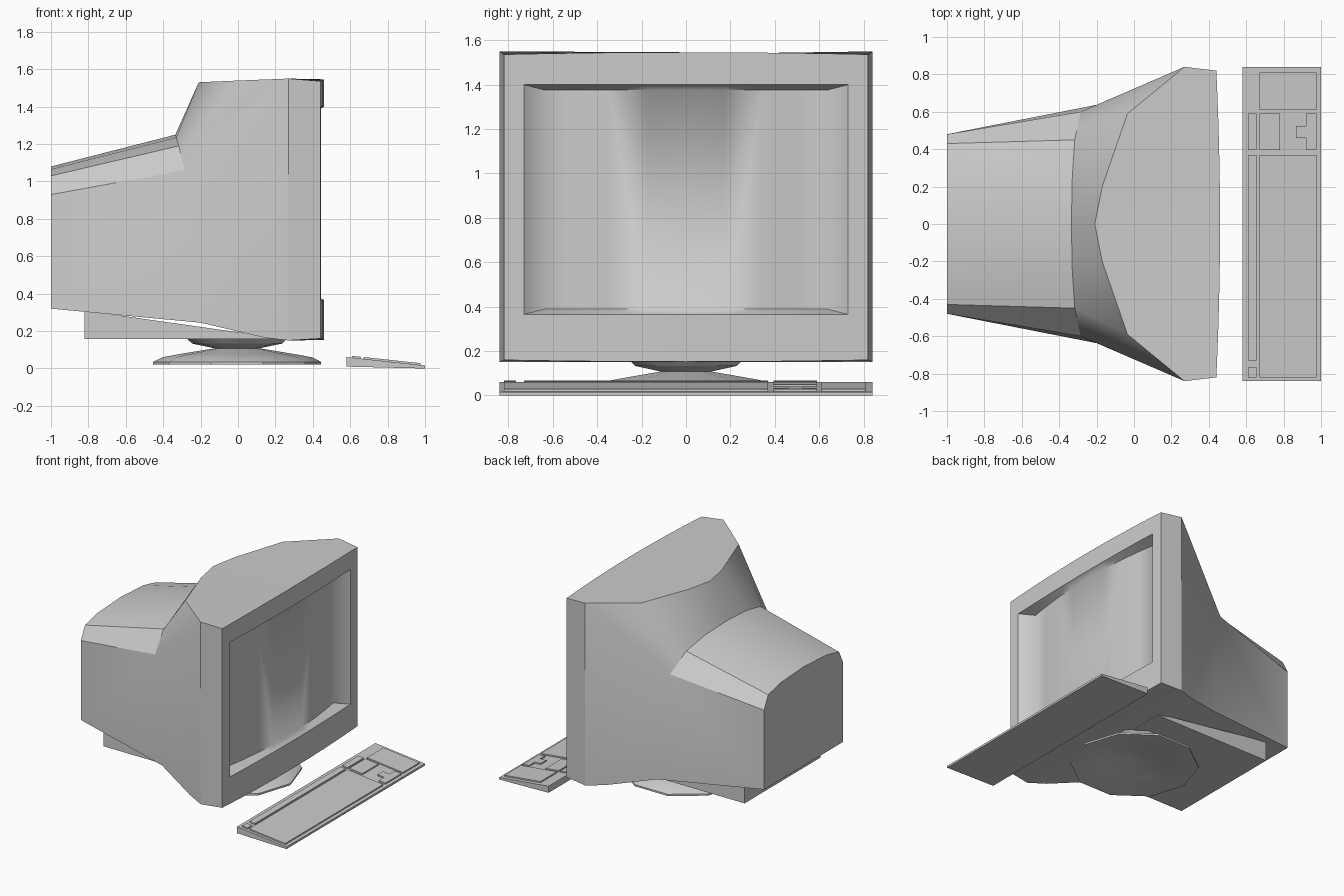
import bpy, bmesh, math
from math import cos, sin, pi, radians

cube = bpy.data.objects.get("Cube")
if cube:
    bpy.data.objects.remove(cube, do_unlink=True)

grey = bpy.data.materials.new("warm_grey_plastic")
grey.use_nodes = True
COLOUR = (0.6, 0.6, 0.6, 1)
grey.diffuse_color = COLOUR
grey.node_tree.nodes["Principled BSDF"].inputs["Base Color"].default_value = COLOUR


def build(name, faces, mirror=False, smooth=None, facing_x=False):
    """Make an object from faces given as corner lists, welded together."""
    bm = bmesh.new()
    for face in faces:
        bm.faces.new([bm.verts.new(p) for p in face])
    if mirror:
        bmesh.ops.mirror(bm, geom=bm.verts[:] + bm.edges[:] + bm.faces[:],
                         axis='Y', merge_dist=0.0005)
    bmesh.ops.remove_doubles(bm, verts=bm.verts[:], dist=0.0005)
    bmesh.ops.recalc_face_normals(bm, faces=bm.faces[:])
    if facing_x and sum(f.normal.x * f.calc_area() for f in bm.faces) < 0:
        bmesh.ops.reverse_faces(bm, faces=bm.faces[:])
    mesh = bpy.data.meshes.new(name)
    bm.to_mesh(mesh)
    bm.free()
    mesh.materials.append(grey)
    obj = bpy.data.objects.new(name, mesh)
    bpy.context.collection.objects.link(obj)
    if smooth:
        bpy.ops.object.select_all(action='DESELECT')
        obj.select_set(True)
        bpy.context.view_layer.objects.active = obj
        bpy.ops.object.shade_smooth_by_angle(angle=radians(smooth))
    return obj


def strip(a, b):
    """Quads between two rows of points."""
    return [(a[i], a[i + 1], b[i + 1], b[i]) for i in range(len(a) - 1)]


def prism(bottom, top):
    """Closed solid between two matching outlines."""
    return [bottom, top] + strip(bottom + bottom[:1], top + top[:1])


# Bezel rows: gently bowed front, from the centre out to the +y edge
def bezel_row(z, bow, ys):
    return [(0.46 - 0.02 * (y / 0.82) ** 2, y, z + bow * (y / 0.82) ** 2) for y in ys]


opening_ys = [0, 0.2, 0.4, 0.58, 0.73]
front_ys = opening_ys + [0.82]
bottom_edge = bezel_row(0.152, 0.008, front_ys)
sill = bezel_row(0.365, 0, front_ys)
lintel = bezel_row(1.40, 0, front_ys)
top_edge = bezel_row(1.546, -0.01, front_ys)

# Housing: half outline of the rear and of the shoulder, bottom centre to top centre
rear = [(-1, y, z) for y, z in [(0, 0.32), (0.48, 0.32), (0.48, 0.93),
                                (0.43, 1.03), (0.28, 1.065), (0, 1.08)]]
shoulder = [(-0.2, 0, 0.245), (-0.2, 0.637, 0.245), (-0.285, 0.6, 1.06),
            (-0.317, 0.45, 1.19), (-0.33, 0.25, 1.235), (-0.335, 0, 1.25)]
crown = [(-0.035, 0.59, 1.538), (-0.17, 0.2, 1.532), (-0.21, 0, 1.53)]
rim_low, rim_high = (0.27, 0.84, 0.15), (0.27, 0.84, 1.55)
belly = (0.14, 0.784, 0.165)
belly_mid, rim_mid = (0.14, 0, 0.165), (0.27, 0, 0.15)

housing = [rear] + strip(rear, shoulder)
housing += [
    (shoulder[1], belly, rim_low, rim_high, shoulder[2]),      # side wall
    (shoulder[2], rim_high, crown[0]),                         # upper corner
    (shoulder[2], shoulder[3], crown[0]),
    (shoulder[3], shoulder[4], crown[1], crown[0]),            # rear slope
    (shoulder[4], shoulder[5], crown[2], crown[1]),
    (shoulder[0], shoulder[1], belly, belly_mid),              # underside
    (belly_mid, belly, rim_low, rim_mid),
    [rim_mid, rim_low] + bottom_edge[::-1],
    [crown[2], crown[1], crown[0], rim_high] + top_edge[::-1],  # top
    (rim_low, bottom_edge[-1], sill[-1], lintel[-1], top_edge[-1], rim_high),
]
# Front frame around the opening
housing += strip(bottom_edge, sill) + strip(lintel, top_edge)
housing += strip(sill[-2:], lintel[-2:])
build("monitor_housing", housing, mirror=True, smooth=28)


# Screen: bulging glass with a sloped reveal meeting the frame
def glass_row(z):
    ys = [y * 0.635 / 0.73 for y in opening_ys]
    return [(0.42 - 0.055 * (y / 0.635) ** 2, y, z) for y in ys]


low, high = glass_row(0.39), glass_row(1.375)
screen = strip(low, high) + strip(sill[:-1], low) + strip(lintel[:-1], high)
screen.append((sill[-2], lintel[-2], high[-1], low[-1]))
build("screen", screen, mirror=True, smooth=60, facing_x=True)


# Flat foot under the housing
def rectangle(x0, x1, y0, y1, height):
    return [(x, y, height(x)) for x, y in [(x0, y0), (x1, y0), (x1, y1), (x0, y1)]]


build("housing_foot", prism(rectangle(-0.82, 0.17, -0.46, 0.46, lambda x: 0.158),
                            rectangle(-0.82, 0.17, -0.46, 0.46,
                                      lambda x: 0.31 if x < 0 else 0.17)))

# Swivel stand: ten-sided turned profile, hollow underneath
SIDES = 10
profile = [(0.27, 0.162), (0.24, 0.133), (0.12, 0.108), (0.32, 0.075),
           (0.40, 0.06), (0.45, 0.035), (0.45, 0.022), (0.435, 0.022),
           (0.25, 0.055), (0.07, 0.085)]


def ring(r, z):
    return [(-0.005 + r * cos(2 * pi * i / SIDES), r * sin(2 * pi * i / SIDES), z)
            for i in range(SIDES)]


rings = [ring(r, z) for r, z in profile]
stand = [rings[0], rings[-1]]
for a, b in zip(rings, rings[1:]):
    stand += strip(a + a[:1], b + b[:1])
build("swivel_stand", stand, smooth=28)


# Keyboard: wedge case
def deck(x):
    return 0.061 - (x - 0.58) / 0.42 * 0.045


def raised(x):
    return deck(x) + 0.01


case = rectangle(0.58, 1.0, -0.84, 0.84, lambda x: 0.01 * (1 - x) / 0.42)
build("keyboard_case", prism(case, rectangle(0.58, 1.0, -0.84, 0.84, deck)))

# Raised key groups lying on the sloped deck
key_groups = {
    "escape_key": (0.61, 0.655, -0.82, -0.765),
    "function_keys": (0.61, 0.655, -0.73, 0.37),
    "system_keys": (0.61, 0.655, 0.395, 0.59),
    "main_keys": (0.67, 0.975, -0.82, 0.37),
    "edit_keys": (0.67, 0.78, 0.395, 0.59),
    "number_keys": (0.67, 0.975, 0.61, 0.81),
}
for name, box in key_groups.items():
    build(name, prism(rectangle(*box, deck), rectangle(*box, raised)))

# Arrow keys: T-shaped block
tee = [(0.92, 0.395), (0.975, 0.395), (0.975, 0.59), (0.92, 0.59),
       (0.92, 0.525), (0.865, 0.525), (0.865, 0.46), (0.92, 0.46)]
build("arrow_keys", prism([(x, y, deck(x)) for x, y in tee],
                          [(x, y, raised(x)) for x, y in tee]))
